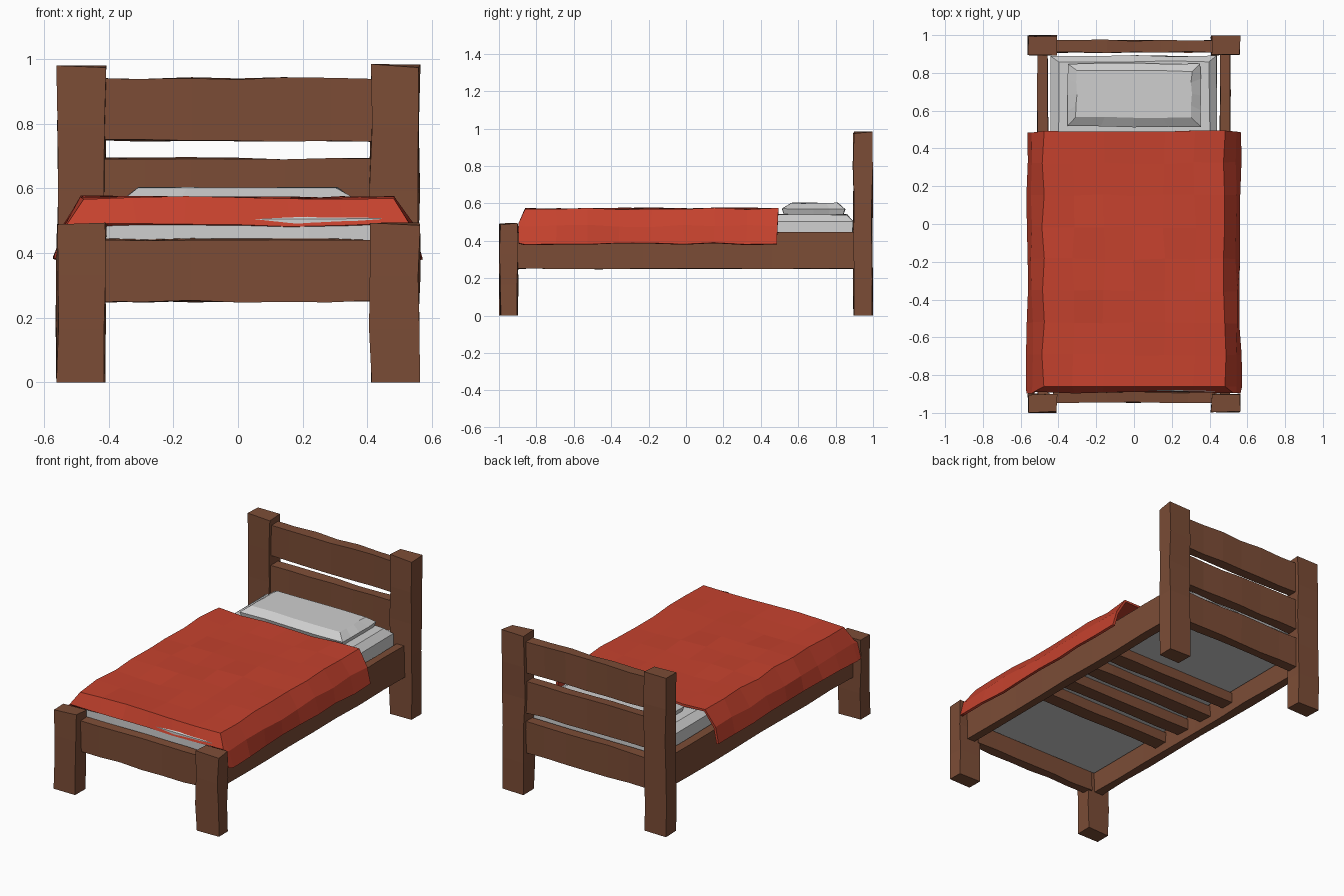
import bpy, bmesh, random
from mathutils import Vector

if "Cube" in bpy.data.objects:
    bpy.data.objects.remove(bpy.data.objects["Cube"])

random.seed(7)


def material(name, rgb):
    m = bpy.data.materials.new(name)
    m.diffuse_color = (*rgb, 1)
    m.use_nodes = True
    m.node_tree.nodes["Principled BSDF"].inputs["Base Color"].default_value = m.diffuse_color
    return m


WOOD = material("brown wood", (0.200, 0.073, 0.037))
RED = material("red cloth", (0.560, 0.054, 0.027))
WHITE = material("pale linen", (0.62, 0.62, 0.62))


def finish(bm, name, mat):
    bmesh.ops.recalc_face_normals(bm, faces=bm.faces)
    me = bpy.data.meshes.new(name)
    bm.to_mesh(me)
    bm.free()
    me.materials.append(mat)
    ob = bpy.data.objects.new(name, me)
    bpy.context.collection.objects.link(ob)
    return ob


def timber(name, lo, hi, cuts, wobble=0.005):
    """Rough-hewn box: cut along its longest axis, cross-section wobbled."""
    lo, hi = Vector(lo), Vector(hi)
    size, mid = hi - lo, (hi + lo) / 2
    axis = max(range(3), key=lambda i: size[i])
    bm = bmesh.new()
    bmesh.ops.create_cube(bm, size=1)
    for v in bm.verts:
        v.co = Vector(v.co[i] * size[i] + mid[i] for i in range(3))
    along = [e for e in bm.edges
             if abs(e.verts[0].co[axis] - e.verts[1].co[axis]) > size[axis] / 2]
    bmesh.ops.subdivide_edges(bm, edges=along, cuts=cuts, use_grid_fill=True)
    for v in bm.verts:
        for i in range(3):
            if i != axis:
                v.co[i] += random.uniform(-wobble, wobble)
        if axis == 2 and v.co.z > hi.z - 0.01:
            v.co.z -= random.uniform(0, 0.012)
    return finish(bm, name, WOOD)


def cushion(name, rings, mat, wobble):
    """Stack of rectangles (half_x, y0, y1, z), each side split in four."""
    bm = bmesh.new()
    loops = []
    n = 4
    for k, (hx, y0, y1, z) in enumerate(rings):
        c = [(-hx, y0), (hx, y0), (hx, y1), (-hx, y1)]
        loop = []
        for a in range(4):
            p, q = c[a], c[(a + 1) % 4]
            for s in range(n):
                t = s / n
                j = wobble if k else 0
                loop.append(bm.verts.new((
                    p[0] + (q[0] - p[0]) * t + random.uniform(-j, j),
                    p[1] + (q[1] - p[1]) * t + random.uniform(-j, j),
                    z + random.uniform(-j, j) * 0.6)))
        loops.append(loop)
    for a, b in zip(loops, loops[1:]):
        for i in range(len(a)):
            j = (i + 1) % len(a)
            bm.faces.new((a[i], a[j], b[j], b[i]))
    bm.faces.new(loops[0])
    bm.faces.new(loops[-1])
    return finish(bm, name, mat)


# Corner posts and side rails
for s, side in ((-1, "left"), (1, "right")):
    x0, x1 = sorted((s * 0.41, s * 0.56))
    timber(f"foot_post_{side}", (x0, -0.995, 0), (x1, -0.9, 0.495), 2)
    timber(f"head_post_{side}", (x0, 0.895, 0), (x1, 0.995, 0.985), 4)
    x0, x1 = sorted((s * 0.455, s * 0.51))
    timber(f"side_rail_{side}", (x0, -0.92, 0.25), (x1, 0.92, 0.445), 7, 0.003)

# Foot rail and three headboard planks
timber("foot_rail", (-0.43, -0.945, 0.25), (0.43, -0.89, 0.442), 5, 0.004)
for i, z in enumerate((0.25, 0.5, 0.747)):
    timber(f"headboard_plank_{i + 1}", (-0.43, 0.91, z), (0.43, 0.972, z + 0.193), 5, 0.004)

# Cross slats under the mattress
for i in range(4):
    y = -0.3 + 0.2 * i
    timber(f"slat_{i + 1}", (-0.47, y - 0.045, 0.3), (0.47, y + 0.045, 0.365), 4, 0.003)

# Mattress and pillow
cushion("mattress", [(0.44, -0.885, 0.89, 0.365), (0.44, -0.885, 0.89, 0.505),
                     (0.40, -0.85, 0.86, 0.54)], WHITE, 0.004)
cushion("pillow", [(0.34, 0.525, 0.84, 0.535), (0.352, 0.515, 0.85, 0.57),
                   (0.305, 0.565, 0.81, 0.602)], WHITE, 0.004)

# Blanket: draped grid, sides hanging past the rails, foot edge folded down
half = [(0.16, 0.57), (0.32, 0.57), (0.48, 0.573), (0.54, 0.48), (0.565, 0.385)]
section = [(-x, z) for x, z in reversed(half)] + [(0, 0.57)] + half
rows = [-0.893, -0.86] + [-0.86 + 1.35 * i / 8 for i in range(1, 9)]
bm = bmesh.new()
grid = []
for r, y in enumerate(rows):
    line = []
    for x, z in section:
        if r == 0:                      # folded foot edge
            z = min(z, 0.487)
            x *= 1.09 if 0.4 < abs(x) < 0.5 else 1
        line.append(bm.verts.new((x + random.uniform(-0.008, 0.008),
                                  y + random.uniform(-0.006, 0.006) * (r != 1),
                                  z + random.uniform(-0.007, 0.007))))
    grid.append(line)
for a, b in zip(grid, grid[1:]):
    for i in range(len(section) - 1):
        bm.faces.new((a[i], a[i + 1], b[i + 1], b[i]))
blanket = finish(bm, "blanket", RED)
if sum(p.normal.z for p in blanket.data.polygons) < 0:
    blanket.data.flip_normals()
thick = blanket.modifiers.new("thickness", "SOLIDIFY")
thick.thickness = 0.015
thick.offset = -1
